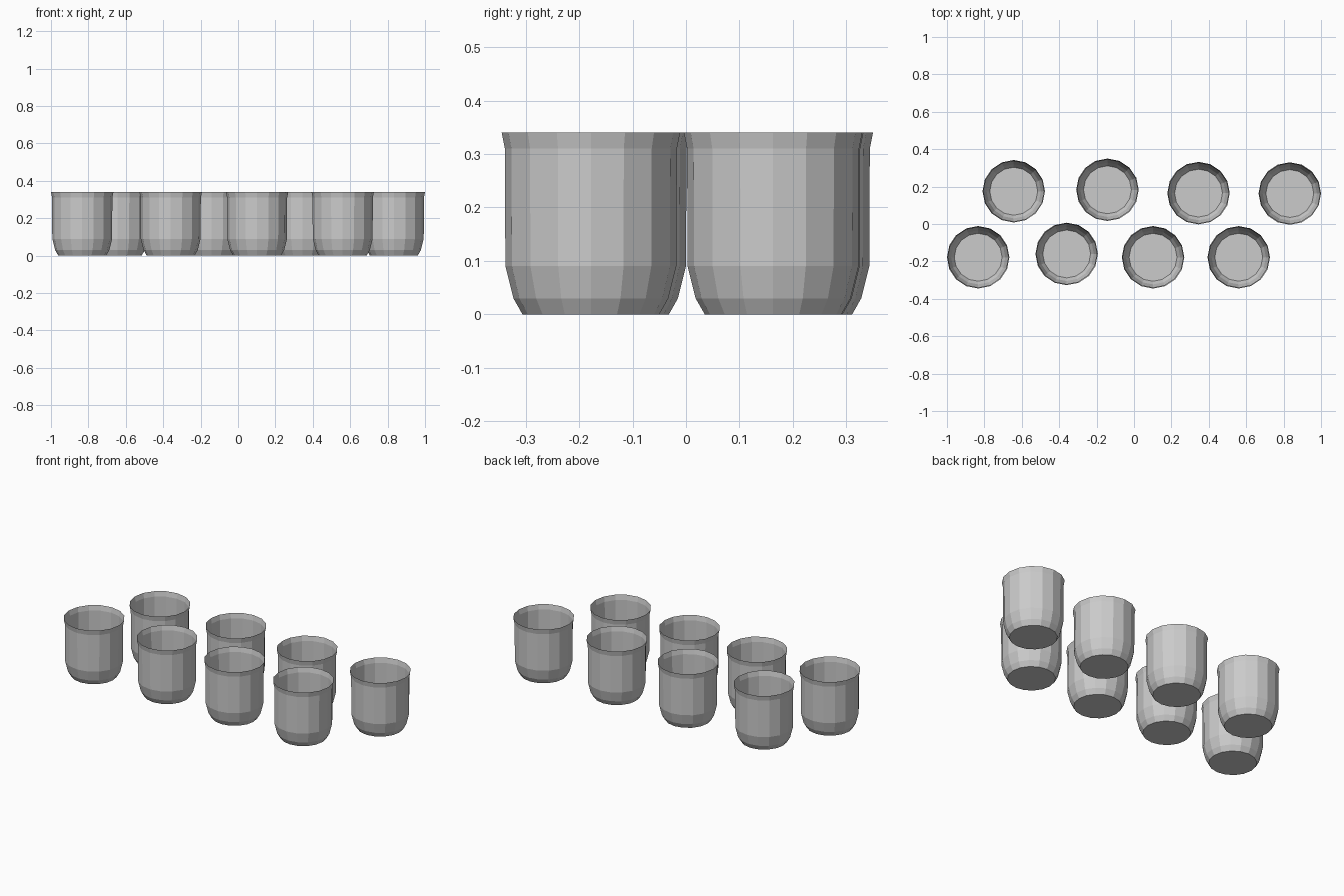
import bpy, bmesh, math

if "Cube" in bpy.data.objects:
    bpy.data.objects.remove(bpy.data.objects["Cube"])

SIDES = 16
# radius, height from the base up to the flared rim
PROFILE = [(0.128, 0.0), (0.145, 0.03), (0.160, 0.09), (0.161, 0.31), (0.167, 0.34)]
BACK = [(-0.643, 0.175), (-0.142, 0.183), (0.345, 0.165), (0.833, 0.163)]
FRONT = [(-0.833, -0.178), (-0.36, -0.16), (0.102, -0.178), (0.56, -0.178)]


def cup_mesh():
    bm = bmesh.new()
    rings = []
    for r, z in PROFILE:
        rings.append([bm.verts.new((r * math.cos(2 * math.pi * i / SIDES),
                                    r * math.sin(2 * math.pi * i / SIDES), z))
                      for i in range(SIDES)])
    # flat base
    bm.faces.new(rings[0][::-1])
    # faceted walls
    for a, b in zip(rings, rings[1:]):
        for i in range(SIDES):
            j = (i + 1) % SIDES
            bm.faces.new((a[i], a[j], b[j], b[i]))
    me = bpy.data.meshes.new("cup")
    bm.to_mesh(me)
    bm.free()
    return me


# two staggered rows of open, thin-walled cups
mesh = cup_mesh()
for row, spots in (("back", BACK), ("front", FRONT)):
    for n, (x, y) in enumerate(spots, 1):
        cup = bpy.data.objects.new(f"{row}_cup_{n}", mesh)
        cup.location = (x, y, 0)
        bpy.context.collection.objects.link(cup)
